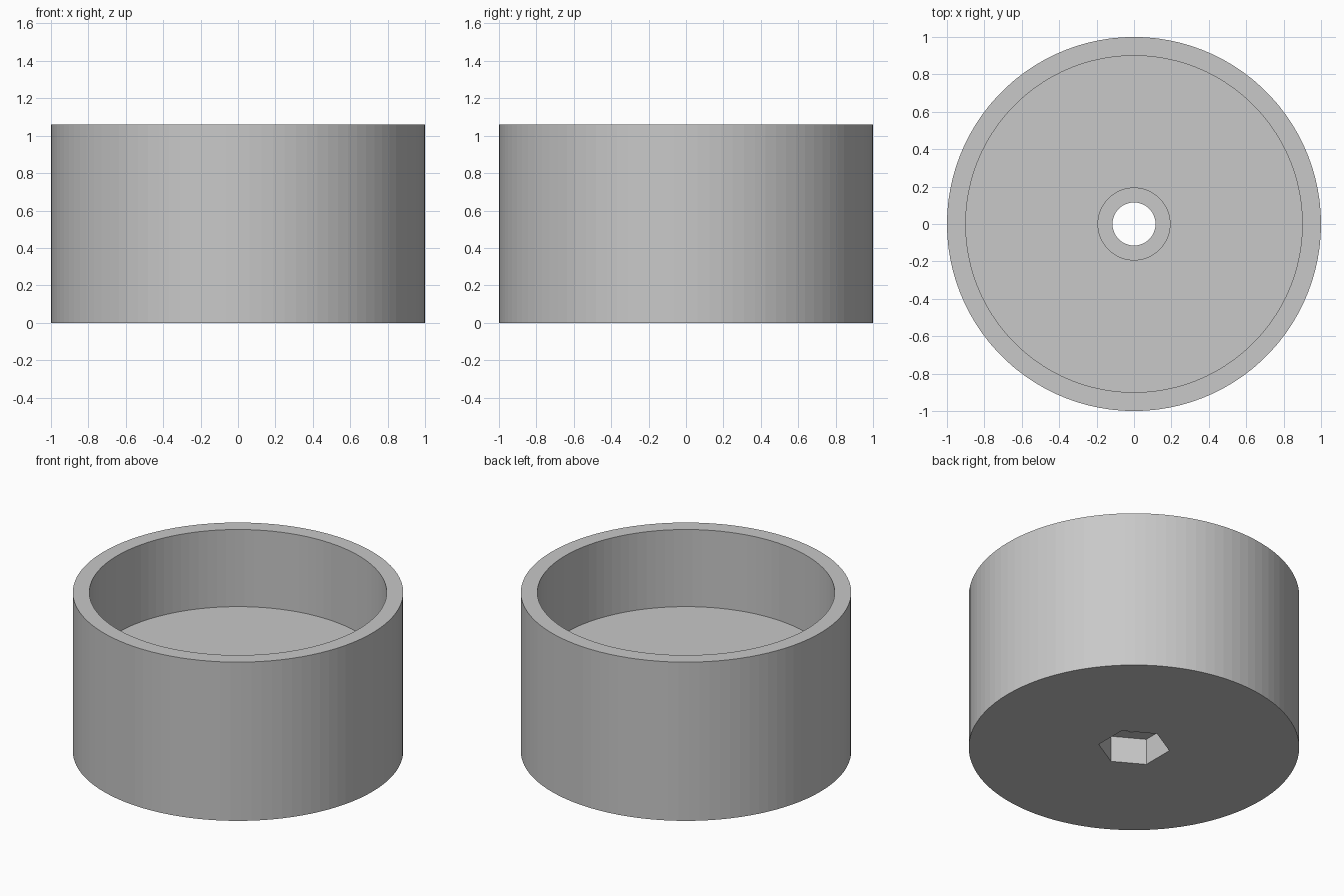
import bpy
import bmesh
import math

SIDES = 100
HEIGHT = 1.06
FLOOR = 0.545
BORE_SEAT = 0.365
NUT_DEPTH = 0.175

if "Cube" in bpy.data.objects:
    bpy.data.objects.remove(bpy.data.objects["Cube"], do_unlink=True)

# Plain grey material
grey = bpy.data.materials.new("plain grey")
grey.use_nodes = True
colour = (0.58, 0.58, 0.58, 1)
grey.diffuse_color = colour
grey.node_tree.nodes["Principled BSDF"].inputs["Base Color"].default_value = colour


def make_object(name, bm):
    bmesh.ops.recalc_face_normals(bm, faces=bm.faces)
    mesh = bpy.data.meshes.new(name)
    bm.to_mesh(mesh)
    bm.free()
    mesh.materials.append(grey)
    obj = bpy.data.objects.new(name, mesh)
    bpy.context.collection.objects.link(obj)
    return obj


def lathe(name, profile):
    """Revolve a closed (radius, height) profile around the z axis."""
    bm = bmesh.new()
    rings = []
    for i in range(SIDES):
        a = math.tau * i / SIDES
        rings.append([bm.verts.new((r * math.cos(a), r * math.sin(a), z))
                      for r, z in profile])
    for i, ring in enumerate(rings):
        following = rings[(i + 1) % SIDES]
        for j in range(len(profile)):
            k = (j + 1) % len(profile)
            bm.faces.new((ring[j], following[j], following[k], ring[k]))
    return make_object(name, bm)


def hex_prism(name, radius, bottom, top):
    """Hexagonal prism with two corners on the y axis."""
    bm = bmesh.new()
    corners = [math.radians(30 + 60 * i) for i in range(6)]
    base = bm.faces.new([bm.verts.new((radius * math.cos(a), radius * math.sin(a), bottom))
                         for a in corners])
    geom = bmesh.ops.extrude_face_region(bm, geom=[base])["geom"]
    moved = [v for v in geom if isinstance(v, bmesh.types.BMVert)]
    bmesh.ops.translate(bm, verts=moved, vec=(0, 0, top - bottom))
    return make_object(name, bm)


# Round cup with a thick floor, screw hole and counterbore
cup = lathe("cup_body", [
    (0.115, 0), (1, 0), (1, HEIGHT), (0.9, HEIGHT), (0.9, FLOOR),
    (0.1925, FLOOR), (0.1925, BORE_SEAT), (0.115, BORE_SEAT),
])

# Hexagonal nut pocket cut into the underside
cutter = hex_prism("nut_pocket_cutter", 0.217, -0.1, NUT_DEPTH)
cutter.hide_render = True
cut = cup.modifiers.new("nut pocket", 'BOOLEAN')
cut.operation = 'DIFFERENCE'
cut.solver = 'EXACT'
cut.object = cutter
bpy.context.view_layer.objects.active = cup
cup.select_set(True)
bpy.ops.object.modifier_apply(modifier=cut.name)
bpy.data.objects.remove(cutter, do_unlink=True)
